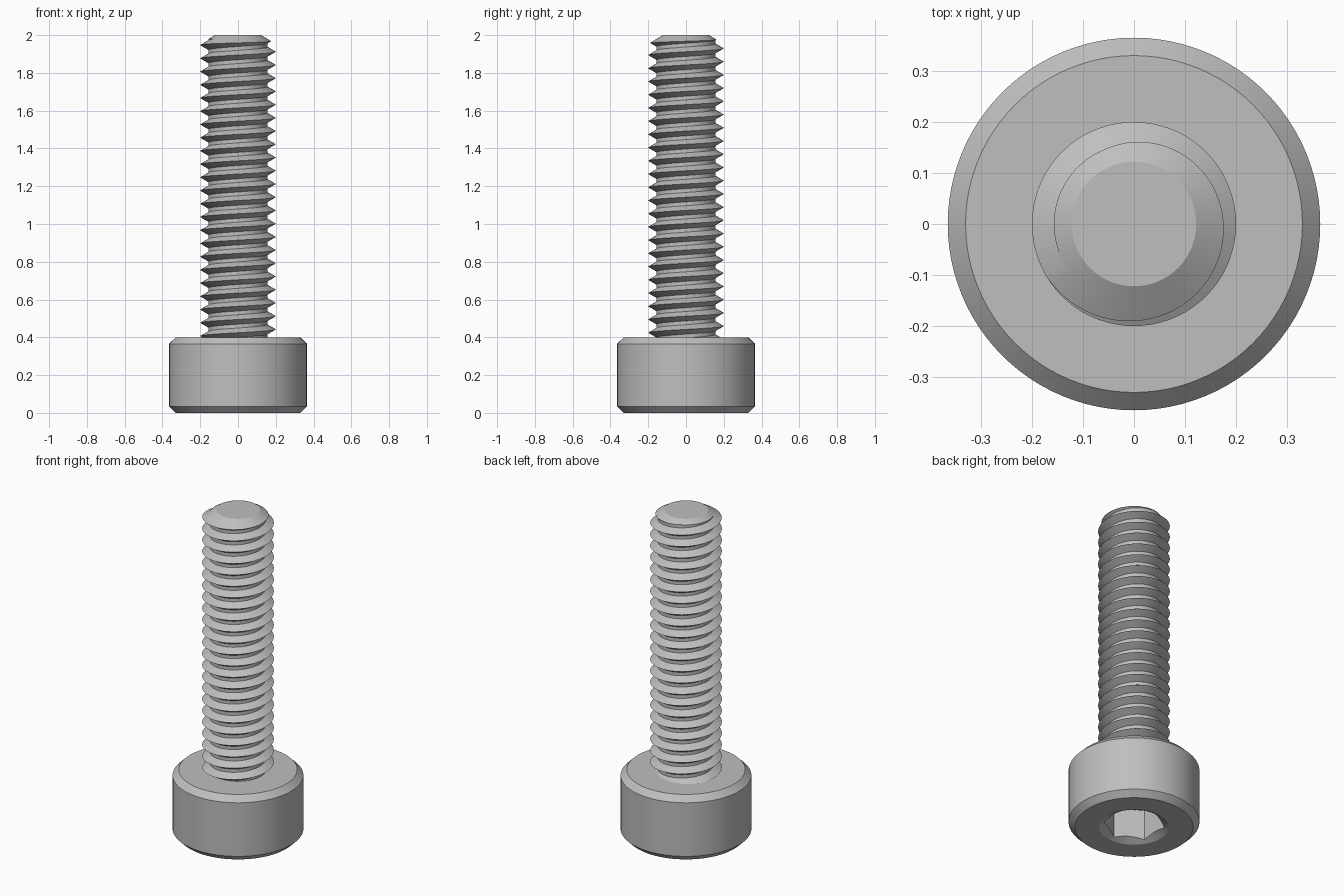
import bpy, bmesh, math

cube = bpy.data.objects.get("Cube")
if cube:
    bpy.data.objects.remove(cube, do_unlink=True)

steel = bpy.data.materials.new("steel grey")
steel.use_nodes = True
STEEL = (0.52, 0.52, 0.52, 1)
steel.diffuse_color = STEEL
steel.node_tree.nodes["Principled BSDF"].inputs["Base Color"].default_value = STEEL


def finish(name, bm):
    """Turn a bmesh into an object with outward normals."""
    bmesh.ops.recalc_face_normals(bm, faces=bm.faces)
    mesh = bpy.data.meshes.new(name)
    bm.to_mesh(mesh)
    bm.free()
    mesh.materials.append(steel)
    obj = bpy.data.objects.new(name, mesh)
    bpy.context.collection.objects.link(obj)
    return obj


def lathe(name, profile, sides, turn=0.0):
    """Closed solid of revolution from (radius, z) points, capped at both ends."""
    bm = bmesh.new()
    rings = []
    for r, z in profile:
        angles = [turn + math.tau * i / sides for i in range(sides)]
        rings.append([bm.verts.new((r * math.cos(a), r * math.sin(a), z)) for a in angles])
    for low, high in zip(rings, rings[1:]):
        for i in range(sides):
            j = (i + 1) % sides
            bm.faces.new((low[i], low[j], high[j], high[i]))
    bm.faces.new(rings[0])
    bm.faces.new(rings[-1])
    return finish(name, bm)


def boolean(obj, cutter, operation):
    """Apply a boolean and discard the cutter."""
    mod = obj.modifiers.new("cut", 'BOOLEAN')
    mod.operation, mod.object, mod.solver = operation, cutter, 'EXACT'
    cutter.hide_render = True
    graph = bpy.context.evaluated_depsgraph_get()
    mesh = bpy.data.meshes.new_from_object(obj.evaluated_get(graph))
    obj.modifiers.clear()
    obj.data = mesh
    bpy.data.objects.remove(cutter, do_unlink=True)


def smooth(obj):
    bpy.ops.object.select_all(action='DESELECT')
    obj.select_set(True)
    bpy.context.view_layer.objects.active = obj
    bpy.ops.object.shade_smooth_by_angle(angle=math.radians(25))


# Head: chamfered cylinder with a countersunk hexagonal socket underneath
head = lathe("head", [(0.33, 0), (0.365, 0.035), (0.365, 0.365), (0.33, 0.4)], 96)
hexagon = lathe("socket_cutter", [(0.173, -0.1), (0.173, 0.2)], 6, math.pi / 6)
boolean(head, hexagon, 'DIFFERENCE')
countersink = lathe("countersink_cutter", [(0.215, -0.0115), (0.145, 0.029)], 96)
boolean(head, countersink, 'DIFFERENCE')
smooth(head)

# Threaded shank: right-hand V thread swept as one continuous helical skin
PITCH, CREST, ROOT, SEGMENTS, TURNS = 0.07, 0.2, 0.157, 72, 28
section = [(ROOT, -0.025), (CREST, 0.0), (ROOT, 0.025)]
start = 1.912 - 24 * PITCH
bm = bmesh.new()
columns = []
for i in range(SEGMENTS):
    a = math.tau * i / SEGMENTS
    lift = start + PITCH * i / SEGMENTS
    columns.append([bm.verts.new((r * math.cos(a), r * math.sin(a), lift + z + PITCH * t))
                    for t in range(TURNS) for r, z in section])
for i, column in enumerate(columns):
    wrap = i == SEGMENTS - 1
    after = columns[0][len(section):] if wrap else columns[i + 1]
    for k in range(len(after) - 1):
        bm.faces.new((column[k], after[k], after[k + 1], column[k + 1]))
# Close both ragged ends with fans
open_edges = [e for e in bm.edges if e.is_boundary]
for upper, tip_z in ((False, 0.1), (True, 2.4)):
    tip = bm.verts.new((0, 0, tip_z))
    for e in open_edges:
        if (e.verts[0].co.z > 1) == upper:
            bm.faces.new((e.verts[0], e.verts[1], tip))
shank = finish("threaded_shank", bm)

# Trim the thread to length with a conical point
envelope = lathe("shank_trim", [(0.25, 0.38), (0.25, 1.923), (0.122, 2.0)], 96)
boolean(shank, envelope, 'INTERSECT')
smooth(shank)
